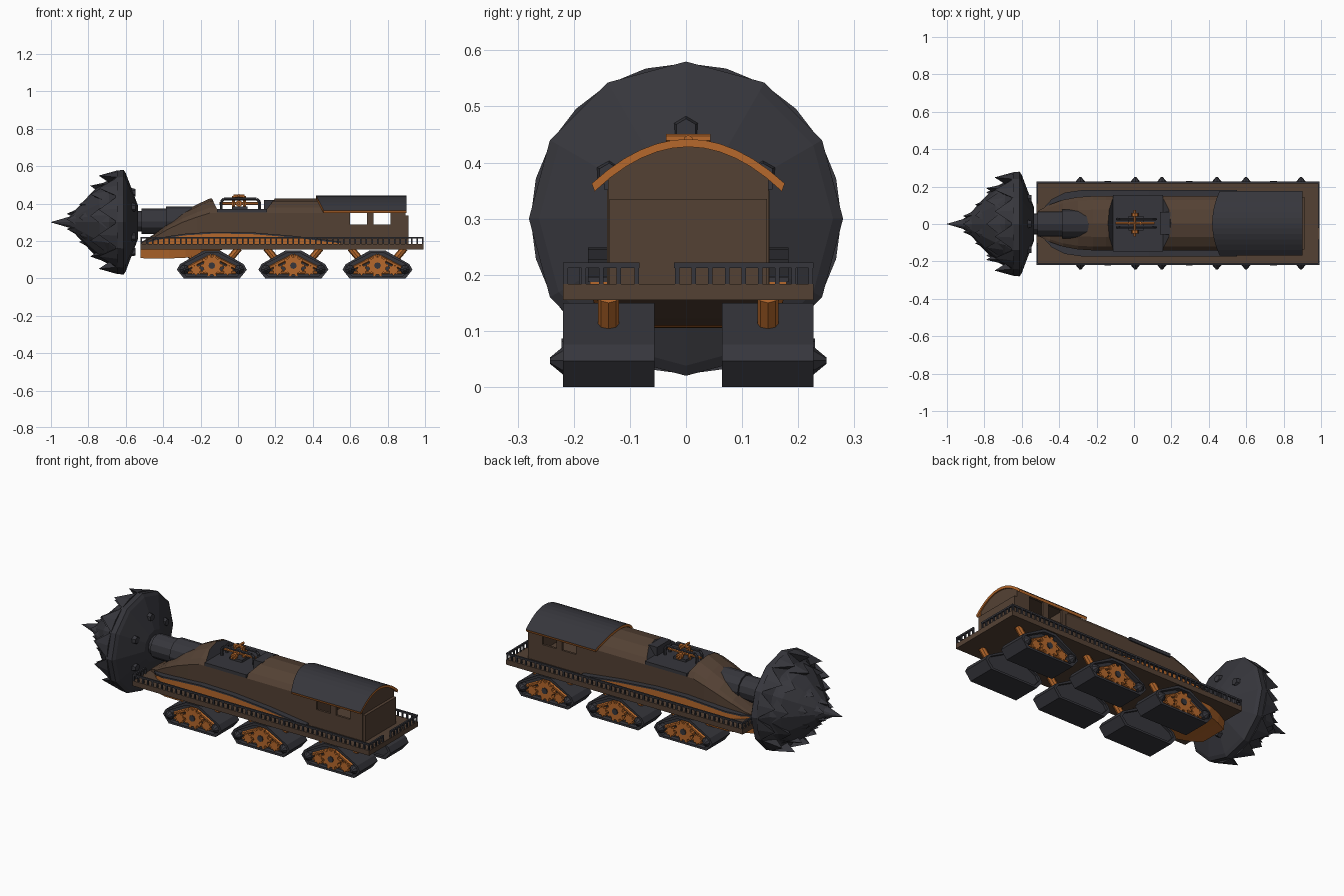
import bpy, bmesh, math
from mathutils import Vector, Matrix

if "Cube" in bpy.data.objects:
    bpy.data.objects.remove(bpy.data.objects["Cube"])


def mat(name, rgb):
    m = bpy.data.materials.new(name)
    m.diffuse_color = (*rgb, 1)
    m.use_nodes = True
    m.node_tree.nodes["Principled BSDF"].inputs["Base Color"].default_value = m.diffuse_color
    return m


DARK = mat("dark iron", (0.037, 0.037, 0.045))
BROWN = mat("brown plate", (0.088, 0.053, 0.034))
ORANGE = mat("copper orange", (0.47, 0.14, 0.025))
OFF = 0.004   # the hull sits slightly off the drill axis in y


def finish(name, bm, mats, rule=None, off=OFF):
    bmesh.ops.recalc_face_normals(bm, faces=bm.faces)
    bmesh.ops.translate(bm, verts=bm.verts, vec=(0, off, 0))
    bm.normal_update()
    if rule:
        for f in bm.faces:
            f.material_index = rule(f)
    me = bpy.data.meshes.new(name)
    bm.to_mesh(me)
    bm.free()
    for m in mats:
        me.materials.append(m)
    ob = bpy.data.objects.new(name, me)
    bpy.context.collection.objects.link(ob)
    return ob


def loft(bm, rings, caps=True, closed=False):
    rs = [[bm.verts.new(p) for p in r] for r in rings]
    n = len(rs[0])
    for a, b in zip(rs, rs[1:] + rs[:1] if closed else rs[1:]):
        for i in range(n):
            j = (i + 1) % n
            bm.faces.new((a[i], a[j], b[j], b[i]))
    if caps and not closed:
        bm.faces.new(rs[0])
        bm.faces.new(rs[-1])


def box(bm, x0, x1, y0, y1, z0, z1):
    loft(bm, [[(x, y0, z0), (x, y1, z0), (x, y1, z1), (x, y0, z1)] for x in (x0, x1)])


def prism(bm, prof, y0, y1):
    loft(bm, [[(x, y, z) for x, z in prof] for y in (y0, y1)])


def rod(bm, a, b, r1, r2=None, n=6):
    a, b = Vector(a), Vector(b)
    m = Matrix.Translation((a + b) / 2) @ (b - a).to_track_quat('Z', 'Y').to_matrix().to_4x4()
    bmesh.ops.create_cone(bm, cap_ends=True, segments=n, radius1=r1,
                          radius2=r1 if r2 is None else r2, depth=(b - a).length, matrix=m)


def cut(ob, bm):
    c = finish("cutter", bm, [])
    c.hide_render = True
    md = ob.modifiers.new("cut", 'BOOLEAN')
    md.operation, md.solver, md.object = 'DIFFERENCE', 'EXACT', c
    bpy.context.view_layer.objects.active = ob
    bpy.ops.object.modifier_apply(modifier="cut")
    bpy.data.objects.remove(c)


# Drill head: twelve-sided lathe with rings of broad forward teeth
def around(x, r, a):
    return (x, r * math.sin(a), 0.30 + r * math.cos(a))


bm = bmesh.new()
prof = [(-.535, .09), (-.60, .262), (-.612, .28), (-.655, .275), (-.69, .225), (-.74, .20),
        (-.80, .14), (-.86, .075), (-.90, .03), (-1.0, .001)]
loft(bm, [[around(x, r, k * math.pi / 6) for k in range(12)] for x, r in prof])
# each ring: root x and radii, tip x and radius, half angle, count, phase
for xb, ri, ro, xt, rt, h, n, ph in [(-.645, .19, .277, -.745, .258, .26, 12, .5),
                                     (-.70, .13, .215, -.79, .195, .34, 9, 0),
                                     (-.77, .07, .15, -.85, .105, .45, 7, .5),
                                     (-.85, .01, .075, -.915, .045, .6, 5, 0)]:
    for k in range(n):
        a = (k + ph) * math.tau / n
        base = [bm.verts.new(around(xb, r, a + d)) for r, d in ((ro, -h), (ro / math.cos(h), 0), (ro, h), (ri, 0))]
        base[1].co = around(xb, ro, a)
        tip = bm.verts.new(around(xt, rt, a))
        bm.faces.new(base)
        for i in range(4):
            bm.faces.new((base[i], base[(i + 1) % 4], tip))
finish("drill_head", bm, [DARK], off=0)

# Bolts on the back of the drill
bm = bmesh.new()
for k in range(6):
    a = k * math.pi / 3
    rod(bm, around(-.585, .158, a), around(-.548, .158, a), .028, .02, 6)
finish("drill_bolts", bm, [DARK], off=0)

# Drive shaft
bm = bmesh.new()
for x0, x1, r in [(-.56, -.5, .055), (-.515, -.37, .068), (-.385, -.22, .078)]:
    rod(bm, (x0, 0, .305), (x1, 0, .305), r, n=12)
finish("drive_shaft", bm, [DARK], off=0)

# Deck
bm = bmesh.new()
box(bm, -.522, .993, -.223, .223, .155, .184)
finish("deck", bm, [BROWN])

# Railings: pairs of end points on the deck edge
bm = bmesh.new()
runs = [((-.517, s * .218), (.988, s * .218)) for s in (-1, 1)]
runs += [((.988, -.218), (.988, -.092)), ((.988, -.02), (.988, .218))]
runs += [((-.517, s * .11), (-.517, s * .218)) for s in (-1, 1)]
for (xa, ya), (xb, yb) in runs:
    h = .005
    box(bm, xa - h, xb + h, ya - h, yb + h, .212, .222)
    n = max(2, round(math.hypot(xb - xa, yb - ya) / .03))
    for i in range(n + 1):
        x, y = xa + (xb - xa) * i / n, ya + (yb - ya) * i / n
        box(bm, x - .004, x + .004, y - .004, y + .004, .184, .215)
finish("railings", bm, [DARK])

# Boiler hull with streamlined nose
half = [(1, 0), (1, .68), (.86, .80), (.5, .94), (0, 1)]
sec = half + [(-a, b) for a, b in half[-2::-1]]
bm = bmesh.new()
stations = [(-.515, .065, .195), (-.45, .10, .235), (-.38, .125, .295), (-.30, .14, .352),
            (-.22, .145, .395), (-.15, .145, .427), (.575, .145, .427)]
loft(bm, [[(x, w * a, .184 + (t - .184) * b) for a, b in sec] for x, w, t in stations])
hull = finish("boiler_hull", bm, [BROWN, DARK])
bm = bmesh.new()
prism(bm, [(-.15, .45), (-.11, .365), (.15, .365), (.215, .45)], -.3, .3)
cut(hull, bm)
for p in hull.data.polygons:   # notch walls and floor are dark
    x, _, z = p.center
    inside = -.145 < x < .21 and z > .36
    p.material_index = int(inside and abs(p.normal.y) < .1)

# Saddle plate in the notch
bm = bmesh.new()
box(bm, -.112, .155, -.150, .150, .352, .371)
finish("saddle_plate", bm, [DARK])

# Controls on the saddle
bm = bmesh.new()
for y in (-.022, .022):
    pts = [(-.09, y, .37), (-.09, y, .41), (-.075, y, .425), (.10, y, .425), (.115, y, .41), (.115, y, .37)]
    for a, b in zip(pts, pts[1:]):
        rod(bm, a, b, .008)
box(bm, .14, .195, -.06, .06, .365, .42)
box(bm, -.03, .05, -.04, .04, .37, .385)
finish("saddle_frame", bm, [DARK])
bm = bmesh.new()
pts = [(-.025, 0, .37), (-.025, 0, .44), (.035, 0, .44), (.035, 0, .37)]
for a, b in zip(pts, pts[1:]):
    rod(bm, a, b, .009)
rod(bm, (-.10, 0, .40), (.11, 0, .40), .008)
rod(bm, (.005, -.07, .40), (.005, .07, .40), .008)
for y in (-.045, .045):
    rod(bm, (.005, y - .01, .40), (.005, y + .01, .40), .018, n=8)
rod(bm, (.005, -.04, .443), (.005, .04, .443), .008)
finish("saddle_pipes", bm, [ORANGE])

# Swept fender around the boiler: copper side, iron top edge
bm = bmesh.new()
fender = [(-.49, .07, .19), (-.44, .125, .203), (-.37, .16, .217), (-.28, .173, .23), (-.12, .175, .24),
          (.08, .175, .236), (.30, .175, .218), (.55, .175, .187)]
loft(bm, [[(x, -w, .18), (x, w, .18), (x, w, z), (x, -w, z)] for x, w, z in fender])
finish("fender", bm, [ORANGE])
bm = bmesh.new()
loft(bm, [[(x, -w - .004, z), (x, w + .004, z), (x, w + .004, z + .009), (x, -w - .004, z + .009)]
          for x, w, z in fender])
finish("fender_trim", bm, [DARK])

# Scoop under the nose, brown behind
bm = bmesh.new()
scoop = [(-.52, .09, .108), (-.45, .13, .105), (-.37, .16, .106), (-.28, .17, .11), (-.2, .17, .122), (-.08, .17, .154)]
loft(bm, [[(x, -w, .156), (x, w, .156), (x, w * .93, z), (x, -w * .93, z)] for x, w, z in scoop])
finish("nose_scoop", bm, [ORANGE, BROWN], lambda f: int(f.normal.x > .1))


# Cab with open windows, hollow inside
def arch(y, top):
    return top - .073 * (y / .165) ** 2


bm = bmesh.new()
ys = [.143 * (1 - k / 5) for k in range(11)]
loft(bm, [[(x, -.143, .184), (x, .143, .184)] + [(x, y, arch(y, .428)) for y in ys] for x in (.56, .895)])
cab = finish("cab", bm, [BROWN])
bm = bmesh.new()
box(bm, .585, .88, -.13, .13, .2, .372)
cut(cab, bm)
bm = bmesh.new()
for x0, x1 in ((.60, .69), (.725, .815)):
    box(bm, x0, x1, -.3, .3, .287, .366)
cut(cab, bm)
bm = bmesh.new()
box(bm, .89, .912, -.14, .14, .184, .335)
finish("cab_rear_panel", bm, [BROWN])

# Arched roof: iron top, copper edges and lining
bm = bmesh.new()
ys = [.172 * (1 - k / 6) for k in range(13)]
rings = []
for y in ys:
    x0, z = .418 + .04 * (y / .172) ** 2, arch(y, .442)
    rings.append([(x0, y, z), (.902, y, z), (.902, y * .97, z - .014), (x0, y * .97, z - .014)])
loft(bm, rings)
finish("cab_roof", bm, [ORANGE, DARK], lambda f: int(f.normal.z > .3))

# Crawler tracks
outer = [(-.15, 0), (.15, 0), (.187, .046), (.17, .076), (.04, .15), (-.04, .15), (-.17, .076), (-.187, .046)]
inner = [(x * .9, .065 + (z - .065) * .82) for x, z in outer]


def gear(bm, x, z, r, y0, y1, n):
    pr = [(x + r * q * math.cos(a), z + r * q * math.sin(a)) for k in range(n)
          for d, q in ((-.3, .78), (-.18, 1), (.18, 1), (.3, .78))
          for a in [(k + d) * math.tau / n]]
    prism(bm, pr, y0, y1)


for i, cx in enumerate((-.14, .296, .746), 1):
    for s, side in ((-1, "front"), (1, "back")):
        tag = f"{side}_{i}"
        # belt loop and core
        bm = bmesh.new()
        loft(bm, [[(cx + x, s * y, z) for x, z in p]
                  for p, y in ((outer, .060), (outer, .223), (inner, .223), (inner, .060))], closed=True)
        prism(bm, [(cx + x, z) for x, z in inner], s * .075, s * .198)
        finish("track_belt_" + tag, bm, [DARK])
        # end hubs
        bm = bmesh.new()
        for d in (-.147, .147):
            rod(bm, (cx + d, s * .19, .047), (cx + d, s * .223, .047), .026, n=8)
            rod(bm, (cx + d, s * .223, .047), (cx + d, s * .246, .047), .025, .006, 8)
        rod(bm, (cx, s * .19, .068), (cx, s * .226, .068), .018, n=8)
        finish("track_hubs_" + tag, bm, [DARK])
        # copper gears and frame
        bm = bmesh.new()
        gear(bm, cx, .068, .060, s * .195, s * .221, 10)
        for d in (-1, 1):
            gear(bm, cx + d * .085, .045, .030, s * .195, s * .218, 8)
            rod(bm, (cx + d * .13, s * .202, .055), (cx, s * .202, .122), .010)
            rod(bm, (cx + d * .13, s * .202, .03), (cx, s * .202, .03), .008)
        finish("track_gears_" + tag, bm, [ORANGE])
        # suspension struts
        bm = bmesh.new()
        for d in (-1, 1):
            rod(bm, (cx + d * .085, s * .142, .09), (cx + d * .145, s * .142, .162), .019, n=8)
        finish("track_struts_" + tag, bm, [ORANGE])
